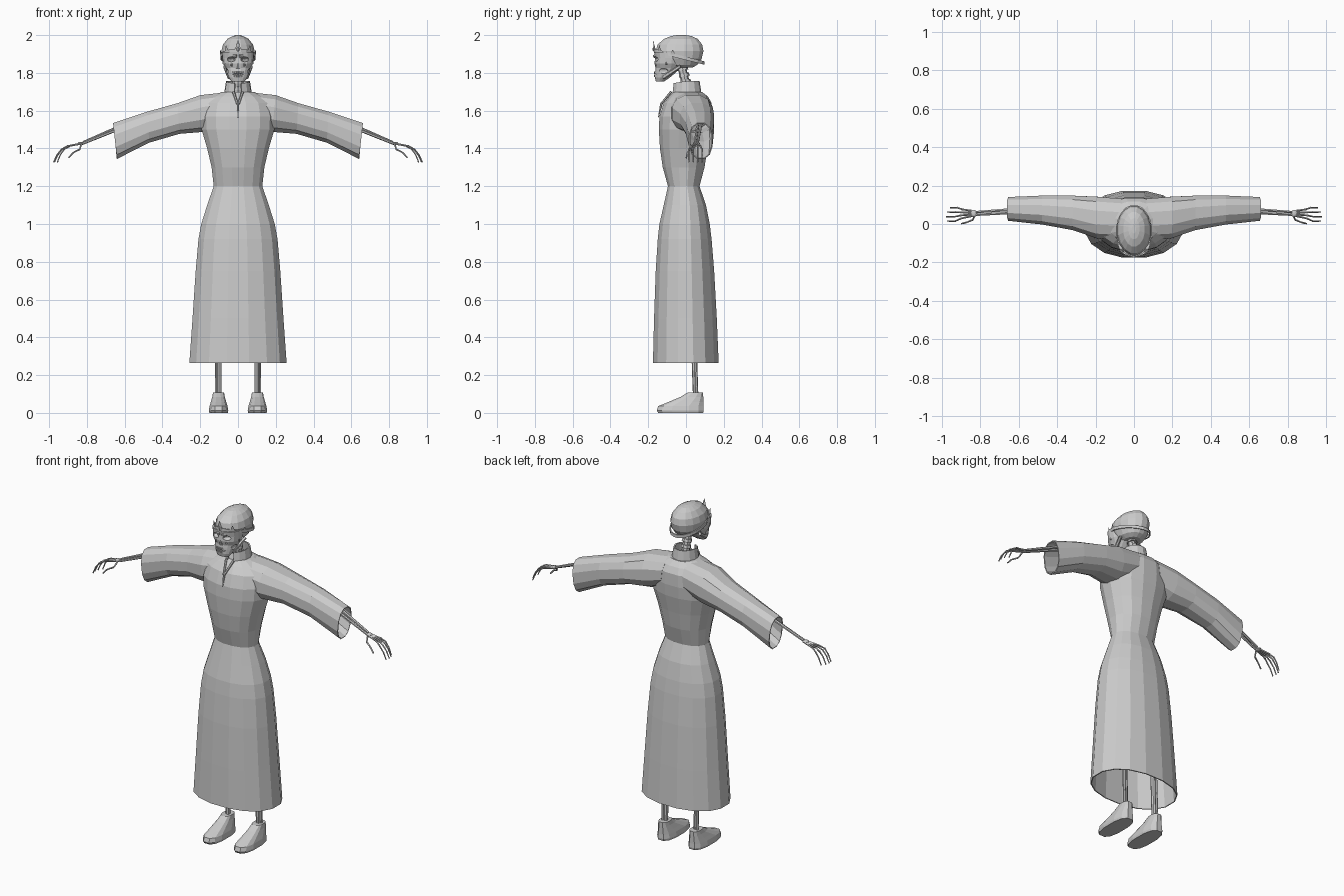
import bpy, bmesh, math
from mathutils import Vector, Matrix

if "Cube" in bpy.data.objects:
    bpy.data.objects.remove(bpy.data.objects["Cube"])

grey = bpy.data.materials.new("plain_grey")
grey.diffuse_color = (0.6, 0.6, 0.6, 1)
grey.use_nodes = True
grey.node_tree.nodes["Principled BSDF"].inputs["Base Color"].default_value = grey.diffuse_color


def finish(name, bm, mirror=False, thick=0):
    """Turn a bmesh into a flat shaded object with optional mirror and thickness."""
    bmesh.ops.recalc_face_normals(bm, faces=bm.faces)
    me = bpy.data.meshes.new(name)
    bm.to_mesh(me)
    bm.free()
    me.materials.append(grey)
    ob = bpy.data.objects.new(name, me)
    bpy.context.collection.objects.link(ob)
    if thick:
        m = ob.modifiers.new("thickness", 'SOLIDIFY')
        m.thickness = thick
    if mirror:
        ob.modifiers.new("mirror", 'MIRROR')
    return ob


def oval(n, power):
    """Unit rounded-box outline starting half a step off the axis."""
    for i in range(n):
        a = 2 * math.pi * (i + 0.5) / n
        c, s = math.cos(a), math.sin(a)
        yield (math.copysign(abs(c) ** (2 / power), c),
               math.copysign(abs(s) ** (2 / power), s))


def skin(rings, start=False, end=False):
    """Bridge rings of points into one surface."""
    bm = bmesh.new()
    vs = [[bm.verts.new(p) for p in r] for r in rings]
    n = len(vs[0])
    for a, b in zip(vs, vs[1:]):
        for i in range(n):
            j = (i + 1) % n
            bm.faces.new((a[i], a[j], b[j], b[i]))
    if start:
        bm.faces.new(vs[0])
    if end:
        bm.faces.new(vs[-1])
    return bm


def stack(rows, n=16, power=2.2, cx=0, start=True, end=True):
    """Rows of (z, half width, front y, back y)."""
    return skin([[(cx + w * c, (f + b) / 2 + (b - f) / 2 * s, z) for c, s in oval(n, power)]
                 for z, w, f, b in rows], start, end)


def rod(bm, a, b, r1, r2=None, n=6):
    """Tapered rod between two points."""
    a, b = Vector(a), Vector(b)
    d = b - a
    mat = Matrix.Translation((a + b) / 2) @ d.to_track_quat('Z', 'Y').to_matrix().to_4x4()
    bmesh.ops.create_cone(bm, cap_ends=True, segments=n, radius1=r1,
                          radius2=r1 if r2 is None else r2, depth=d.length, matrix=mat)


def ball(bm, p, size, u=10, v=7):
    mat = Matrix.Translation(p) @ Matrix.Diagonal((*size, 1))
    bmesh.ops.create_uvsphere(bm, u_segments=u, v_segments=v, radius=1, matrix=mat)


# Robe: skirt, pinched waist and chest
finish("robe", stack([
    (0.265, .262, -.178, .176), (0.50, .245, -.172, .166), (0.75, .228, -.163, .152),
    (0.92, .213, -.152, .138), (1.00, .198, -.143, .128), (1.10, .166, -.12, .108),
    (1.20, .131, -.097, .073), (1.30, .142, -.125, .10), (1.40, .166, -.14, .116),
    (1.50, .196, -.146, .135), (1.57, .20, -.143, .141), (1.64, .185, -.12, .138),
    (1.675, .14, -.09, .118), (1.70, .085, -.065, .085)], start=False), thick=0.006)

# Wide sleeves: (top x, bottom x, top z, bottom z, front y, back y)
sleeve = []
for xt, xb, zt, zb, f, b in [(.06, .08, 1.70, 1.52, -.085, .135), (.20, .18, 1.685, 1.485, -.078, .145),
                             (.32, .31, 1.642, 1.475, -.035, .15), (.48, .47, 1.597, 1.428, -.005, .15),
                             (.662, .64, 1.537, 1.342, .015, .142)]:
    sleeve.append([((xt + xb) / 2 + (xt - xb) / 2 * s, (f + b) / 2 + (b - f) / 2 * c,
                    (zt + zb) / 2 + (zt - zb) / 2 * s) for c, s in oval(12, 2.4)])
finish("sleeve", skin(sleeve), mirror=True, thick=0.006)

# Standing collar, split at the front
bm = bmesh.new()
rows = []
for k in range(13):
    a = math.radians(-90 + 16 + k * (360 - 32) / 12)
    c, s = math.cos(a), math.sin(a)
    front = max(0, -s)
    rows.append([bm.verts.new((.075 * c, .003 + .08 * s, 1.685 - .02 * front)),
                 bm.verts.new((.064 * c, .002 + .07 * s, 1.757 - .012 * front))])
for p, q in zip(rows, rows[1:]):
    bm.faces.new((p[0], q[0], q[1], p[1]))
finish("collar", bm, thick=0.008)

# Neck opening fold running down the chest
bm = bmesh.new()
for x in (-1, 1):
    rod(bm, (x * .024, -.078, 1.70), (x * .003, -.132, 1.635), .007, .006)
rod(bm, (0, -.13, 1.637), (0, -.146, 1.565), .007, .002)
finish("neck_fold", bm)

# Neck bones
bm = bmesh.new()
rod(bm, (0, .015, 1.68), (0, -.03, 1.86), .022, n=8)
for k in range(4):
    z = 1.715 + k * .033
    y = .008 - k * .008
    rod(bm, (0, y, z), (0, y - .003, z + .016), .029, .026, n=8)
finish("neck_bones", bm)

# Rounded cranium
finish("cranium", stack([
    (1.828, .045, -.09, .035), (1.843, .07, -.125, .062), (1.875, .085, -.145, .085),
    (1.915, .09, -.162, .095), (1.95, .081, -.153, .088), (1.98, .057, -.118, .064),
    (1.995, .029, -.08, .03), (2.0, .01, -.05, .0)], power=2))

# Face narrowing to the jaw, with carved sockets, nose and mouth
face = finish("face", stack([
    (1.755, .036, -.160, -.115), (1.775, .05, -.165, -.085), (1.80, .059, -.165, -.055),
    (1.825, .067, -.162, -.03), (1.85, .08, -.168, -.02), (1.88, .083, -.165, -.02),
    (1.91, .084, -.17, -.02)], power=2.3))
bm = bmesh.new()
for x in (-1, 1):
    ball(bm, (x * .038, -.168, 1.872), (.025, .035, .014))
    ball(bm, (x * .066, -.13, 1.808), (.014, .04, .018))
finish_cut = finish("face_cutter", bm)
bm = bmesh.new()
rod(bm, (0, -.165, 1.822), (0, -.165, 1.85), .013, .003, n=6)
ball(bm, (0, -.168, 1.793), (.034, .02, .005))
mouth_cut = finish("mouth_cutter", bm)
for cut in (finish_cut, mouth_cut):
    cut.hide_render = True
    cut.hide_set(True)
    m = face.modifiers.new("carve", 'BOOLEAN')
    m.operation = 'DIFFERENCE'
    m.object = cut

# Brows, cheekbones and jaw sides
bm = bmesh.new()
rod(bm, (.008, -.168, 1.888), (.065, -.135, 1.902), .009, .007)
rod(bm, (.028, -.16, 1.842), (.077, -.10, 1.852), .009, .008)
rod(bm, (.045, -.12, 1.775), (.07, -.03, 1.835), .011, .009)
finish("face_bones", bm, mirror=True)

# Teeth rows
bm = bmesh.new()
for row_z in (1.801, 1.785):
    for k in range(-3, 4):
        a = k * .24
        p = Vector((.034 * math.sin(a) * 1.3, -.132 - .032 * math.cos(a), row_z))
        rod(bm, p - Vector((0, 0, .006)), p + Vector((0, 0, .006)), .0042, n=5)
finish("teeth", bm)


# Tilted headband
def band_z(y):
    return 1.918 - .25 * (y + .165)


band = []
for grow, dz in [(.0, -.009), (.006, -.009), (.006, .009), (.0, .009), (.0, -.009)]:
    ring = []
    for c, s in oval(20, 2):
        y = -.035 + (.129 + grow) * s
        ring.append(((.088 + grow) * c, y, band_z(y) + dz))
    band.append(ring)
finish("headband", skin(band))

# Headband points and front gem
bm = bmesh.new()
for a, h, w in [(0, .052, .016), (-40, .034, .013), (40, .034, .013), (-75, .026, .013), (75, .026, .013)]:
    t = math.radians(a)
    out = Vector((math.sin(t), -math.cos(t), 0))
    side = Vector((math.cos(t), math.sin(t), 0))
    p = Vector((.094 * out.x, -.035 + .135 * out.y, 0))
    p.z = band_z(p.y) + .004
    l, r, tip = p - side * w, p + side * w, p + out * .005 + Vector((0, 0, h))
    v = [bm.verts.new(q) for q in (l, r, tip, p - out * .01)]
    for f in ((0, 1, 2), (1, 3, 2), (3, 0, 2), (0, 3, 1)):
        bm.faces.new([v[i] for i in f])
ball(bm, (0, -.171, 1.925), (.008, .006, .013), 4, 3)
finish("headband_points", bm)

# Forearm bones and wrist
bm = bmesh.new()
rod(bm, (.50, .085, 1.57), (.82, .062, 1.432), .010, .007)
rod(bm, (.50, .065, 1.555), (.82, .048, 1.427), .008, .007)
ball(bm, (.832, .055, 1.426), (.018, .02, .009), 8, 5)
finish("forearm", bm, mirror=True)

# Four jointed fingers and a thumb
bm = bmesh.new()
for y, reach in [(.015, .97), (.038, .975), (.062, .97), (.085, .955)]:
    k = (reach - .835) / .135
    y0 = .055 + (y - .05) * .35
    path = [(.838, y0, 1.424), (.835 + .065 * k, (y0 + y) / 2, 1.412),
            (.835 + .095 * k, y, 1.396), (.835 + .118 * k, y, 1.367), (reach, y, 1.33)]
    for (a, b), r in zip(zip(path, path[1:]), (.006, .005, .0045, .004)):
        rod(bm, a, b, r, r * .75, n=5)
        ball(bm, b, (r, r, r), 5, 4)
thumb = [(.83, .042, 1.42), (.838, .022, 1.395), (.872, .008, 1.378), (.897, .002, 1.35)]
for a, b in zip(thumb, thumb[1:]):
    rod(bm, a, b, .005, .004, n=5)
finish("hand", bm, mirror=True)

# Shin bones
bm = bmesh.new()
rod(bm, (.10, .035, .55), (.10, .05, .08), .015, .013, n=8)
rod(bm, (.113, .042, .55), (.114, .058, .08), .008, n=6)
finish("shin", bm, mirror=True)

# Shoes with low toes and an ankle opening
finish("shoe", stack([
    (0, .05, -.15, .094), (.012, .053, -.158, .097), (.036, .049, -.15, .095),
    (.058, .042, -.095, .094), (.085, .034, -.03, .093), (.108, .03, .008, .092)],
    n=12, power=2.6, cx=.103), mirror=True)
